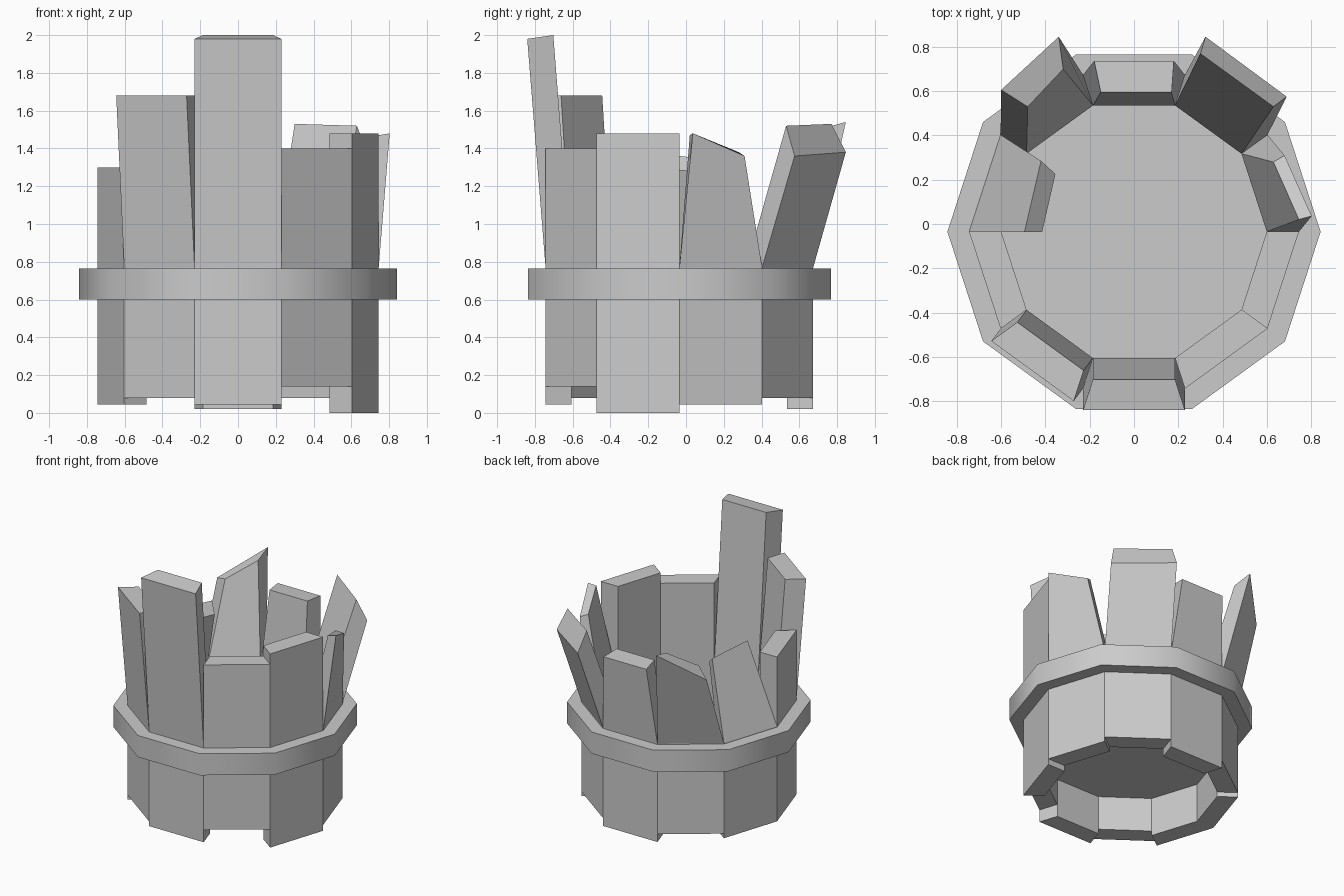
import bpy, bmesh
from math import radians, cos, sin
from mathutils import Vector

if "Cube" in bpy.data.objects:
    bpy.data.objects.remove(bpy.data.objects["Cube"])

CY = -0.035           # centre of the decagon
R_OUT, R_IN = 0.745, 0.6
HINGE = 0.77          # staves lean above the hoop


def polar(r, deg, z):
    return Vector((r * cos(radians(deg)), CY + r * sin(radians(deg)), z))


def loft(name, rings, closed=False):
    """Skin equal-length vertex rings; cap the ends, or join last to first."""
    bm = bmesh.new()
    vs = [[bm.verts.new(p) for p in ring] for ring in rings]
    n = len(rings[0])
    pairs = list(zip(vs, vs[1:])) + ([(vs[-1], vs[0])] if closed else [])
    for a, b in pairs:
        for i in range(n):
            j = (i + 1) % n
            bm.faces.new((a[i], a[j], b[j], b[i]))
    if not closed:
        bm.faces.new(vs[0][::-1])
        bm.faces.new(vs[-1])
    bmesh.ops.recalc_face_normals(bm, faces=bm.faces)
    me = bpy.data.meshes.new(name)
    bm.to_mesh(me)
    bm.free()
    ob = bpy.data.objects.new(name, me)
    bpy.context.collection.objects.link(ob)
    return ob


def section(angle, z):
    """Stave cross-section: outer A, outer B, inner B, inner A."""
    a, b = angle - 18, angle + 18
    return [polar(R_OUT, a, z), polar(R_OUT, b, z), polar(R_IN, b, z), polar(R_IN, a, z)]


def stave(name, angle, bottom, top):
    rings = [section(angle, bottom), section(angle, HINGE), top]
    loft(name, rings)


def leaned(angle, dx, dy, z_out, z_in):
    """Top section moved sideways with separate outer and inner heights."""
    zs = (z_out, z_out, z_in, z_in)
    return [Vector((p.x + dx, p.y + dy, z)) for p, z in zip(section(angle, 0), zs)]


# Staves that are straight or simply lean outward
stave("stave_front", -90, 0.045, leaned(-90, 0, -0.097, 1.98, 2.0))
stave("stave_front_right", -54, 0.14, leaned(-54, 0, 0, 1.40, 1.40))
stave("stave_right_front", -18, 0.0, leaned(-18, 0, 0, 1.48, 1.48))
stave("stave_front_left", -126, 0.08, leaned(-126, -0.042, -0.056, 1.68, 1.68))
stave("stave_left_front", -162, 0.045, leaned(-162, 0, 0, 1.30, 1.30))

# Broken staves with slanted or twisted tops
stave("stave_right_back", 18, 0.045,
      [(0.803, 0.036, 1.48), (0.68, 0.31, 1.36), (0.63, 0.28, 1.38), (0.745, 0.02, 1.47)])
stave("stave_back_right", 54, 0.08,
      [(0.69, 0.575, 1.36), (0.323, 0.846, 1.38), (0.30, 0.77, 1.53), (0.63, 0.53, 1.52)])
stave("stave_back", 90, 0.02,
      [(0.18, 0.737, 1.35), (-0.18, 0.737, 1.35), (-0.15, 0.595, 1.36), (0.17, 0.595, 1.36)])
stave("stave_back_left", 126, 0.08,
      [(-0.34, 0.846, 1.54), (-0.60, 0.606, 1.33), (-0.48, 0.53, 1.38), (-0.32, 0.70, 1.50)])
stave("stave_left_back", 162, 0.045,
      [(-0.42, 0.285, 1.325), (-0.495, -0.036, 1.36), (-0.415, -0.036, 1.285), (-0.355, 0.226, 1.26)])


def decagon(r, z):
    return [polar(r, 36 * i, z) for i in range(10)]


# Hoop around the staves
hoop = loft("hoop", [decagon(0.74, 0.60), decagon(0.843, 0.60),
                     decagon(0.843, 0.765), decagon(0.74, 0.765)], closed=True)
bpy.context.view_layer.objects.active = hoop
hoop.select_set(True)
bpy.ops.object.shade_smooth_by_angle(angle=radians(40))

# Floor set inside the staves
loft("floor", [decagon(0.602, 0.34), decagon(0.602, 0.39)])
